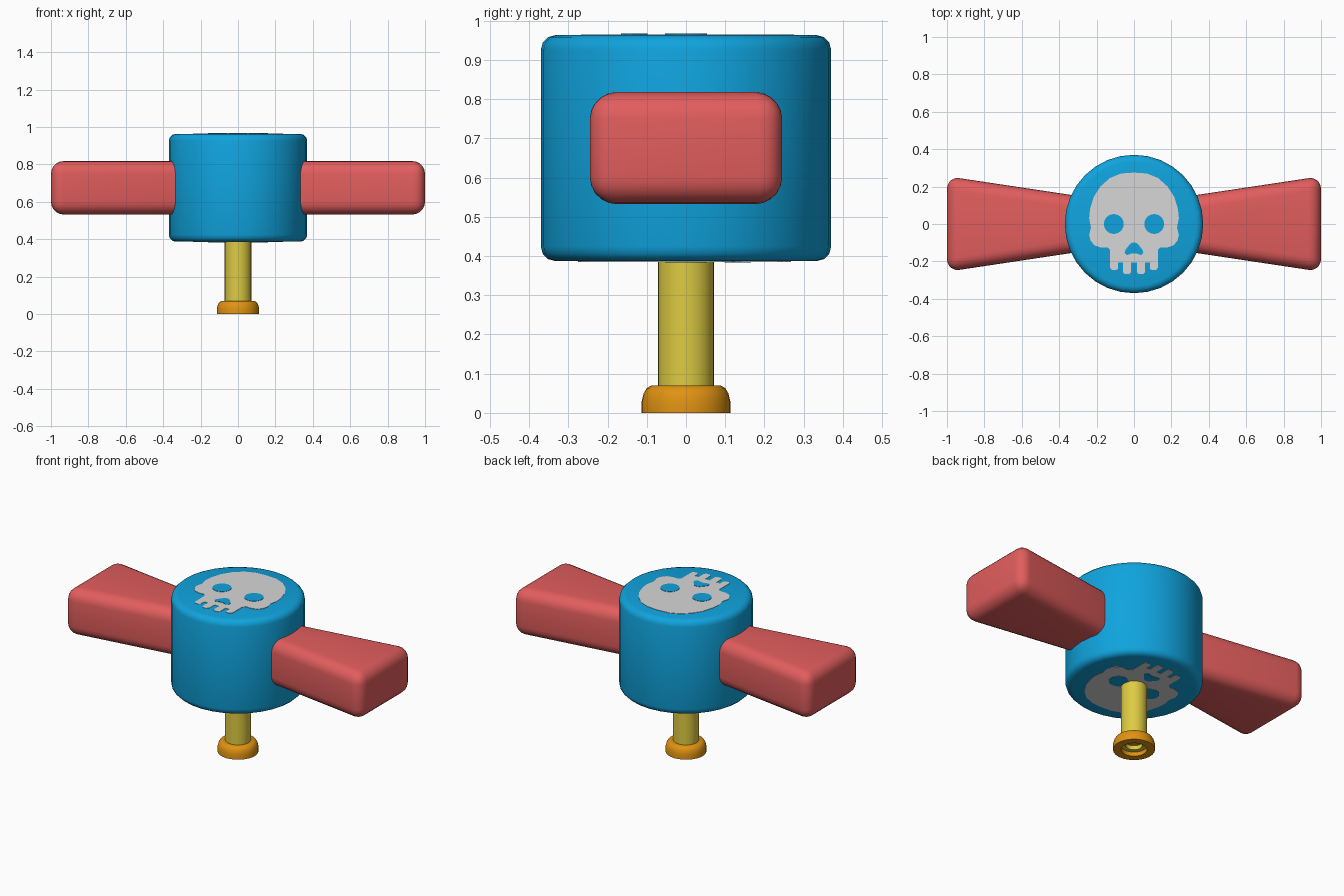
import bpy, bmesh
from math import sin, cos, pi, radians
from mathutils import Matrix

cube = bpy.data.objects.get("Cube")
if cube:
    bpy.data.objects.remove(cube)


def material(name, rgb):
    m = bpy.data.materials.new(name)
    m.use_nodes = True
    m.diffuse_color = (*rgb, 1)
    m.node_tree.nodes["Principled BSDF"].inputs["Base Color"].default_value = (*rgb, 1)
    return m


BLUE = material("bright_blue", (0.005, 0.37, 0.73))
RED = material("coral_red", (0.76, 0.11, 0.11))
YELLOW = material("yellow", (0.73, 0.60, 0.055))
ORANGE = material("orange", (0.75, 0.29, 0.006))
GREY = material("light_grey", (0.68, 0.68, 0.68))


def finish(name, bm, mat, angle=40):
    bmesh.ops.recalc_face_normals(bm, faces=bm.faces)
    me = bpy.data.meshes.new(name)
    bm.to_mesh(me)
    bm.free()
    me.materials.append(mat)
    me.shade_smooth()
    me.set_sharp_from_angle(angle=radians(angle))
    ob = bpy.data.objects.new(name, me)
    bpy.context.collection.objects.link(ob)
    return ob


def lathe(name, profile, mat, sides=32, closed=False):
    """Revolve (radius, height) points around z."""
    bm = bmesh.new()
    rings = [[bm.verts.new((r * cos(2 * pi * i / sides), r * sin(2 * pi * i / sides), z))
              for i in range(sides)] for r, z in profile]
    pairs = list(zip(rings, rings[1:]))
    if closed:
        pairs.append((rings[-1], rings[0]))
    for a, b in pairs:
        for i in range(sides):
            j = (i + 1) % sides
            bm.faces.new((a[i], a[j], b[j], b[i]))
    bmesh.ops.remove_doubles(bm, verts=bm.verts, dist=1e-5)
    return finish(name, bm, mat)


def plate(name, outline, mat, height, side):
    """Thin plate on the top (side 1) or the underside (side -1) of the drum."""
    bm = bmesh.new()
    face = bm.faces.new([bm.verts.new((x, y, 0)) for x, y in outline])
    up = bmesh.ops.extrude_face_region(bm, geom=[face])["geom"]
    bmesh.ops.translate(bm, verts=[v for v in up if isinstance(v, bmesh.types.BMVert)],
                        vec=(0, 0, height))
    bmesh.ops.triangulate(bm, faces=bm.faces)
    place = Matrix.Translation((0, 0, TOP if side > 0 else BOTTOM))
    if side < 0:
        place = place @ Matrix.Rotation(pi, 4, "X")
    bm.transform(place)
    return finish(name, bm, mat, 10)


def mirrored(half):
    return half + [(-x, y) for x, y in reversed(half) if x > 0]


# Drum with rounded rims
TOP, BOTTOM, R, B = 0.963, 0.387, 0.37, 0.037
arc = [(R - B + B * cos(a), B * sin(a) - B) for a in (0, pi / 6, pi / 3, pi / 2)]
lathe("drum", [(0, BOTTOM)] + [(r, BOTTOM - z) for r, z in reversed(arc)]
      + [(r, TOP + z) for r, z in arc] + [(0, TOP)], BLUE)

# Two flared paddles
for side, name in ((1, "left_paddle"), (-1, "right_paddle")):
    bm = bmesh.new()
    bmesh.ops.create_cube(bm, size=2)
    for v in bm.verts:
        outer = v.co.x * side > 0
        v.co.x = side * (1.0 if outer else 0.1)
        v.co.y *= 0.255 if outer else 0.12
        v.co.z = 0.675 + 0.143 * v.co.z
    bmesh.ops.bevel(bm, geom=bm.edges[:], offset=0.068, segments=5, profile=0.5,
                    affect="EDGES", clamp_overlap=True)
    finish(name, bm, RED)

# Stem, hollow at its lower end, with a plug inside
lathe("stem", [(0, 0.4), (0.071, 0.4), (0.071, 0.025), (0.045, 0.025),
               (0.045, 0.06), (0, 0.06)], YELLOW)
lathe("stem_plug", [(0, 0.05), (0.046, 0.05), (0.046, 0.058), (0, 0.058)], ORANGE)

# Rounded collar at the foot
lathe("foot_collar", [(0.07, 0), (0.113, 0), (0.113, 0.03), (0.108, 0.05),
                      (0.1, 0.063), (0.088, 0.07), (0.07, 0.07)], ORANGE, closed=True)

# Skull emblem on both ends of the drum
skull = mirrored([(0, 0.275), (0.07, 0.27), (0.13, 0.245), (0.18, 0.2), (0.215, 0.145),
                  (0.235, 0.08), (0.24, 0.03), (0.23, -0.02), (0.24, -0.06),
                  (0.232, -0.09), (0.21, -0.115), (0.18, -0.125), (0.14, -0.125),
                  (0.127, -0.14), (0.127, -0.235), (0.117, -0.247), (0.095, -0.247),
                  (0.085, -0.238), (0.085, -0.205), (0.06, -0.205), (0.06, -0.255),
                  (0.05, -0.268), (0.025, -0.268), (0.015, -0.255), (0.015, -0.205)])
nose = mirrored([(0, -0.098), (0.018, -0.104), (0.046, -0.138), (0.05, -0.155),
                 (0.038, -0.166), (0.012, -0.158), (0, -0.158)])
for side, end in ((1, "top"), (-1, "bottom")):
    plate(end + "_skull", skull, GREY, 0.002, side)
    plate(end + "_nose", nose, BLUE, 0.004, side)
    for s, hand in ((1, "left"), (-1, "right")):
        eye = [(s * 0.108 + 0.053 * cos(pi * i / 12), 0.053 * sin(pi * i / 12))
               for i in range(24)]
        plate(f"{end}_{hand}_eye", eye, BLUE, 0.004, side)
